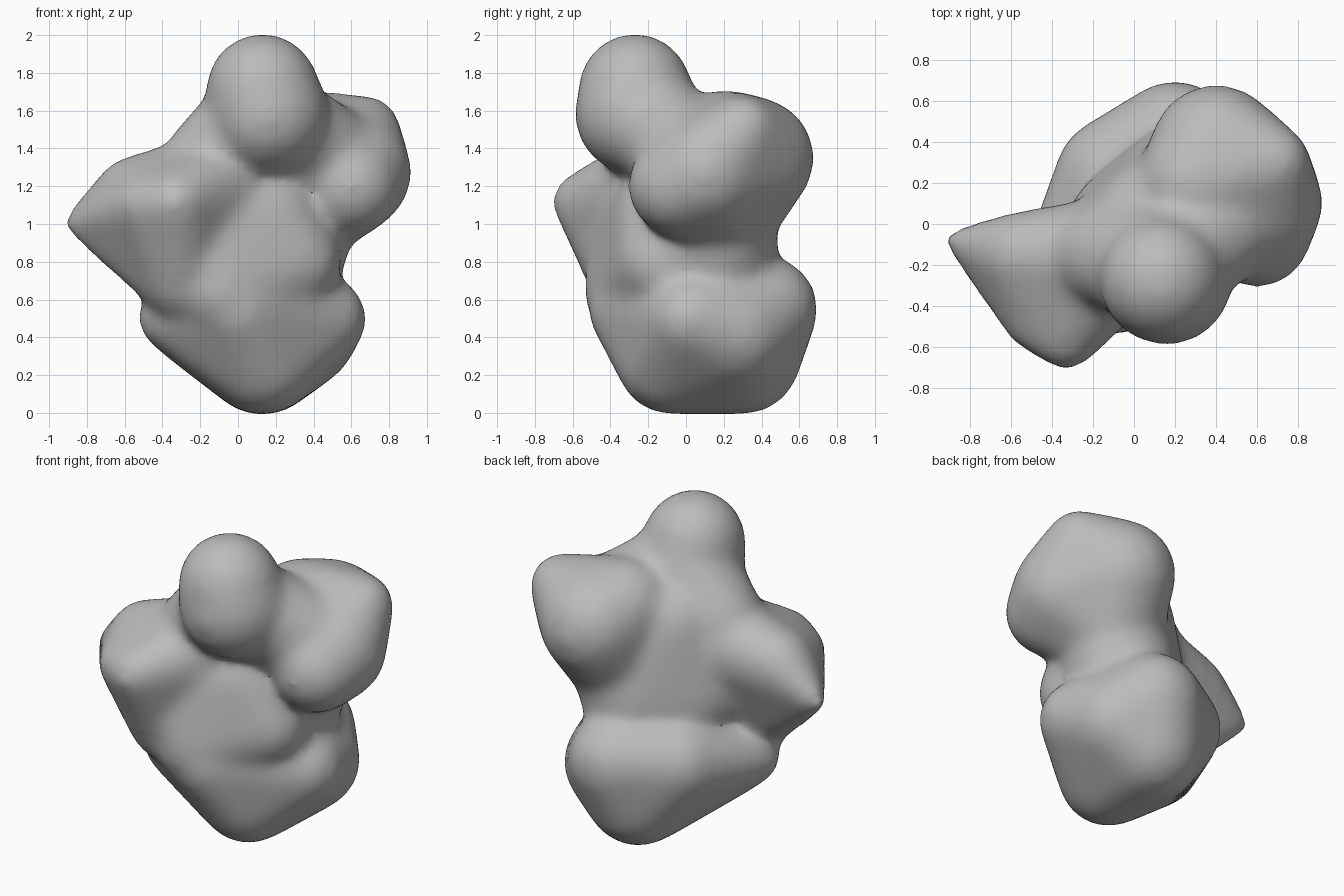
import bpy
import bmesh
from mathutils import Matrix

cube = bpy.data.objects.get("Cube")
if cube:
    bpy.data.objects.remove(cube, do_unlink=True)

# Single clay grey
GREY = (0.5, 0.5, 0.5, 1)
clay = bpy.data.materials.new("clay_grey")
clay.use_nodes = True
clay.diffuse_color = GREY
clay.node_tree.nodes["Principled BSDF"].inputs["Base Color"].default_value = GREY


def add_lump(target, balls):
    """Wrap a tight skin round a few balls (x, y, z, radius)."""
    cloud = bmesh.new()
    for x, y, z, r in balls:
        bmesh.ops.create_icosphere(cloud, subdivisions=3, radius=r,
                                   matrix=Matrix.Translation((x, y, z)))
    hull = bmesh.new()
    points = [hull.verts.new(v.co) for v in cloud.verts]
    cloud.free()
    bmesh.ops.convex_hull(hull, input=points)
    loose = [v for v in hull.verts if not v.link_faces]
    bmesh.ops.delete(hull, geom=loose, context="VERTS")
    mesh = bpy.data.meshes.new("lump")
    hull.to_mesh(mesh)
    hull.free()
    target.from_mesh(mesh)
    bpy.data.meshes.remove(mesh)


LUMPS = {
    "base": [(.13, -.08, .28, .28), (.13, .3, .3, .3), (.45, .03, .5, .22),
             (.33, .25, .43, .29), (.2, .42, .55, .27), (-.12, .25, .55, .25),
             (-.36, -.15, .5, .16), (0, -.3, .55, .21)],
    "torso": [(.25, .15, .9, .33), (0, -.05, .9, .33), (.1, 0, 1.3, .3)],
    "chest": [(-.1, -.3, .65, .23), (-.2, -.25, .95, .25), (.15, -.1, 1.05, .27),
              (.3, -.12, .8, .24)],
    "left_lobe": [(.4, .36, 1.35, .31), (.62, .1, 1.27, .29), (.6, -.05, 1.2, .25),
                  (.68, .3, 1.5, .17), (.3, .2, 1.43, .27), (.35, .2, 1.1, .3)],
    "right_lobe": [(-.1, -.15, 1.2, .28), (-.9, -.07, 1, .03), (-.33, -.56, 1.12, .14),
                   (-.5, -.48, 1.1, .12), (-.55, -.15, 1.15, .2), (-.3, -.3, .7, .2)],
    "neck": [(.13, -.2, 1.58, .28), (-.13, -.15, 1.33, .25)],
    "left_web": [(.18, -.18, 1.54, .28), (.5, .05, 1.33, .27)],
    "head": [(.13, -.27, 1.71, .29), (.16, -.27, 1.58, .31)],
}

body = bmesh.new()
for balls in LUMPS.values():
    add_lump(body, balls)
mesh = bpy.data.meshes.new("blob_figure")
body.to_mesh(mesh)
body.free()
mesh.materials.append(clay)
figure = bpy.data.objects.new("blob_figure", mesh)
bpy.context.collection.objects.link(figure)

# Fuse the lumps and melt the seams
remesh = figure.modifiers.new("fuse", "REMESH")
remesh.mode = "VOXEL"
remesh.voxel_size = 0.03
remesh.use_smooth_shade = True
melt = figure.modifiers.new("melt", "SMOOTH")
melt.factor = 0.5
melt.iterations = 30
swell = figure.modifiers.new("swell", "DISPLACE")
swell.strength = 0.014
swell.mid_level = 0
